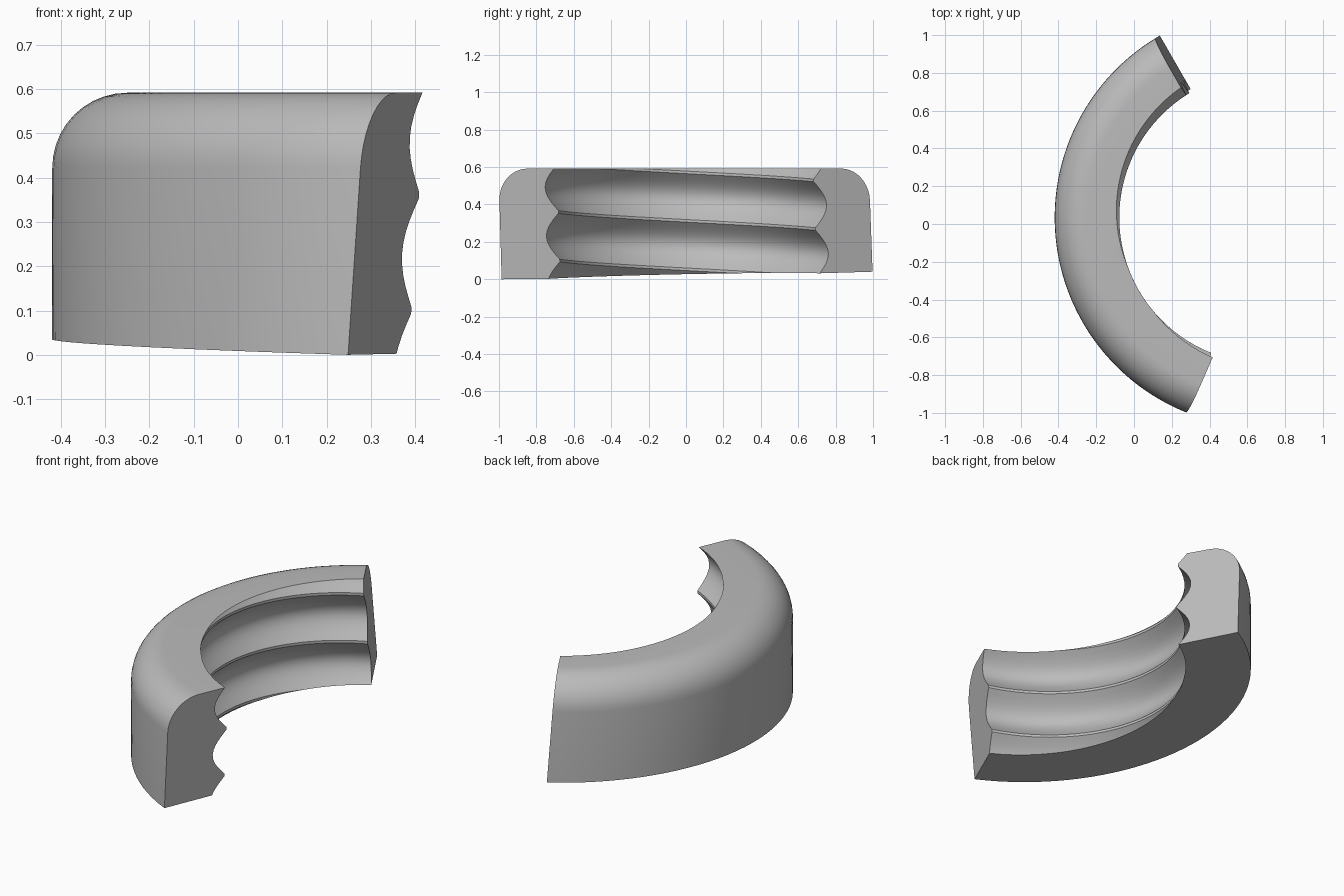
import bpy, bmesh, math

cube = bpy.data.objects.get("Cube")
if cube:
    bpy.data.objects.remove(cube, do_unlink=True)

# Main dimensions
CX, CY = 0.692, 0.034            # ring axis
R_OUT, TOP, ROUND = 1.112, 0.592, 0.17
START, END = math.radians(119.8), math.radians(246.5)
SLANT = 0.072                    # lean of the cut ends, per unit height
CREST_R, DEPTH = 0.77, 0.074     # thread crest radius and groove depth
PITCH, CREST_Z, LAND = 0.26, 0.10, 0.014
SECTIONS, STEPS = 40, 10


def point(theta, r, z):
    """Place a section point, with the ends leaning along the arc."""
    a = theta + SLANT * z / r
    return (CX + r * math.cos(a), CY + r * math.sin(a), z)


def floor_z(theta, r):
    """Slightly tilted underside."""
    x, y = CX + r * math.cos(theta), CY + r * math.sin(theta)
    return max(0.0, 0.0246 - 0.0233 * x + 0.0191 * y)


def thread_radius(u):
    """Scalloped groove between narrow flat crests."""
    d = (u - CREST_Z + LAND / 2) % PITCH
    if d <= LAND:
        return CREST_R
    return CREST_R + DEPTH * math.sin(math.pi * (d - LAND) / (PITCH - LAND))


# Sample heights along the thread, two per crest and several per groove
samples = []
for k in range(-1, 4):
    c = CREST_Z + k * PITCH
    samples.append(c - LAND / 2)
    for i in range(STEPS):
        samples.append(c + LAND / 2 + (PITCH - LAND) * i / STEPS)


def section(theta):
    """Closed outline of the ring at one angle."""
    rise = PITCH * (theta - END) / math.tau
    low, high = floor_z(theta, 0.81) - rise, TOP - rise
    pts = []
    for u in samples:                                   # threaded bore
        u = min(max(u, low), high)
        pts.append(point(theta, thread_radius(u), u + rise))
    for i in range(11):                                 # rounded shoulder
        a = math.pi / 2 * (1 - i / 10)
        pts.append(point(theta, R_OUT - ROUND + ROUND * math.cos(a),
                         TOP - ROUND + ROUND * math.sin(a)))
    pts.append(point(theta, R_OUT, floor_z(theta, R_OUT)))  # outer wall foot
    return pts


# Threaded ring segment
bm = bmesh.new()
rings = []
for s in range(SECTIONS + 1):
    theta = START + (END - START) * s / SECTIONS
    rings.append([bm.verts.new(p) for p in section(theta)])
n = len(rings[0])
for a, b in zip(rings, rings[1:]):
    for i in range(n):
        j = (i + 1) % n
        bm.faces.new((a[i], a[j], b[j], b[i]))
bm.faces.new(rings[0])
bm.faces.new(rings[-1])
bmesh.ops.remove_doubles(bm, verts=bm.verts[:], dist=0.0002)
bmesh.ops.recalc_face_normals(bm, faces=bm.faces[:])
ends = [f for f in bm.faces if len(f.verts) > 4]
bmesh.ops.triangulate(bm, faces=ends, ngon_method='EAR_CLIP')

mesh = bpy.data.meshes.new("threaded_ring_segment")
bm.to_mesh(mesh)
bm.free()
ring = bpy.data.objects.new("threaded_ring_segment", mesh)
bpy.context.collection.objects.link(ring)

# Plain grey material
grey = bpy.data.materials.new("plain grey")
grey.use_nodes = True
color = (0.5, 0.5, 0.5, 1.0)
grey.diffuse_color = color
grey.node_tree.nodes["Principled BSDF"].inputs["Base Color"].default_value = color
mesh.materials.append(grey)

# Smooth curves, sharp crests and cut faces
bpy.ops.object.select_all(action='DESELECT')
ring.select_set(True)
bpy.context.view_layer.objects.active = ring
bpy.ops.object.shade_smooth_by_angle(angle=math.radians(28))
